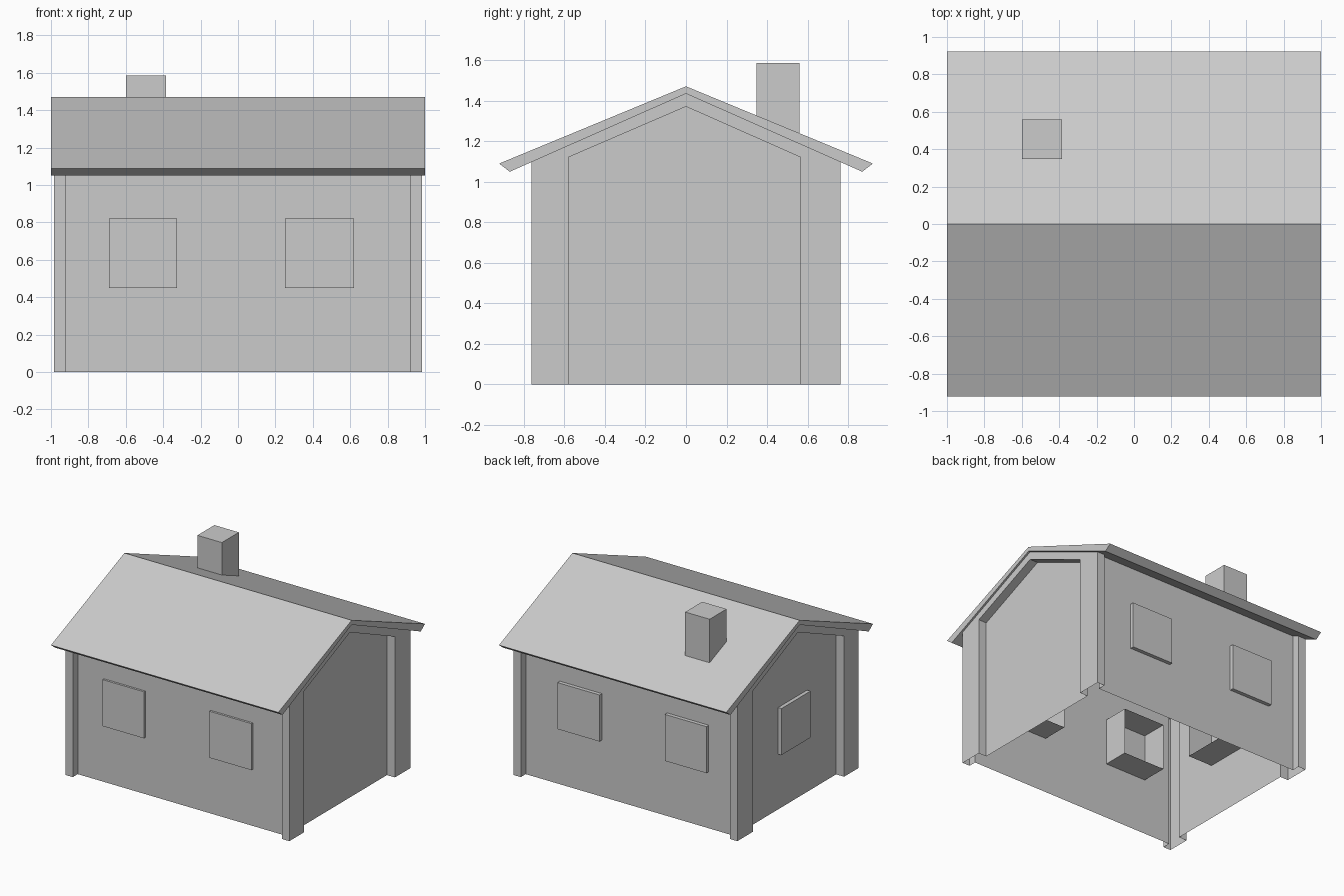
import bpy, bmesh

if "Cube" in bpy.data.objects:
    bpy.data.objects.remove(bpy.data.objects["Cube"])


def finish(name, bm):
    me = bpy.data.meshes.new(name)
    bm.to_mesh(me)
    bm.free()
    ob = bpy.data.objects.new(name, me)
    bpy.context.collection.objects.link(ob)
    return ob


def box(name, x, y, z, open_side=None):
    """Box from ranges; open_side is the direction of a removed face."""
    bm = bmesh.new()
    bmesh.ops.create_cube(bm, size=1)
    if open_side:
        gone = [f for f in bm.faces if f.normal.dot(open_side) > 0.9]
        bmesh.ops.delete(bm, geom=gone, context='FACES')
    for v in bm.verts:
        v.co = [(r[0] + r[1]) / 2 + c * (r[1] - r[0]) for r, c in zip((x, y, z), v.co)]
    return finish(name, bm)


# House body: hollow shell, open below, with raised frames around both gables
APEX, SLOPE = 1.434, 0.443


def outline(x, w):
    shoulder = APEX - SLOPE * w
    return [(x, -w, 0), (x, -w, shoulder), (x, 0, APEX), (x, w, shoulder), (x, w, 0)]


def panel(x):
    return [(x, -0.58, 0), (x, -0.58, 1.12), (x, 0, 1.37), (x, 0.565, 1.12), (x, 0.565, 0)]


def gable(s):
    return [panel(s * 0.915), panel(s * 0.985), outline(s * 0.985, 0.762),
            outline(s * 0.92, 0.762), outline(s * 0.92, 0.70)]


bm = bmesh.new()
rings = [[bm.verts.new(p) for p in ring] for ring in gable(-1) + gable(1)[::-1]]
for a, b in zip(rings, rings[1:]):
    for i in range(4):
        bm.faces.new((a[i], b[i], b[i + 1], a[i + 1]))
bm.faces.new(rings[0])
bm.faces.new(rings[-1][::-1])
bm.normal_update()
flat = [f for f in bm.faces if f.calc_area() < 1e-5]
bmesh.ops.delete(bm, geom=flat, context='FACES')
bmesh.ops.recalc_face_normals(bm, faces=bm.faces)
finish("house_walls", bm)

# Roof: chevron profile extruded along x
bm = bmesh.new()
profile = [(-0.922, 1.089), (0, 1.47), (0.922, 1.089), (0.869, 1.049), (0, APEX), (-0.869, 1.049)]
ends = [[bm.verts.new((x, y, z)) for y, z in profile] for x in (-1, 1)]
for i in range(6):
    j = (i + 1) % 6
    bm.faces.new((ends[0][i], ends[0][j], ends[1][j], ends[1][i]))
for e in ends:
    bm.faces.new((e[0], e[1], e[4], e[5]))
    bm.faces.new((e[1], e[2], e[3], e[4]))
bmesh.ops.recalc_face_normals(bm, faces=bm.faces)
finish("roof", bm)

# Chimney
box("chimney", (-0.6, -0.385), (0.347, 0.56), (1.22, 1.585))

# Windows: boxes set through the walls, open towards the inside
for side, x in (("left", (-0.69, -0.325)), ("right", (0.25, 0.62))):
    box("front_window_" + side, x, (-0.717, -0.49), (0.45, 0.82), (0, 1, 0))
    box("back_window_" + side, x, (0.50, 0.73), (0.45, 0.82), (0, -1, 0))
box("side_window", (-0.945, -0.70), (-0.215, 0.15), (0.44, 0.81), (1, 0, 0))
